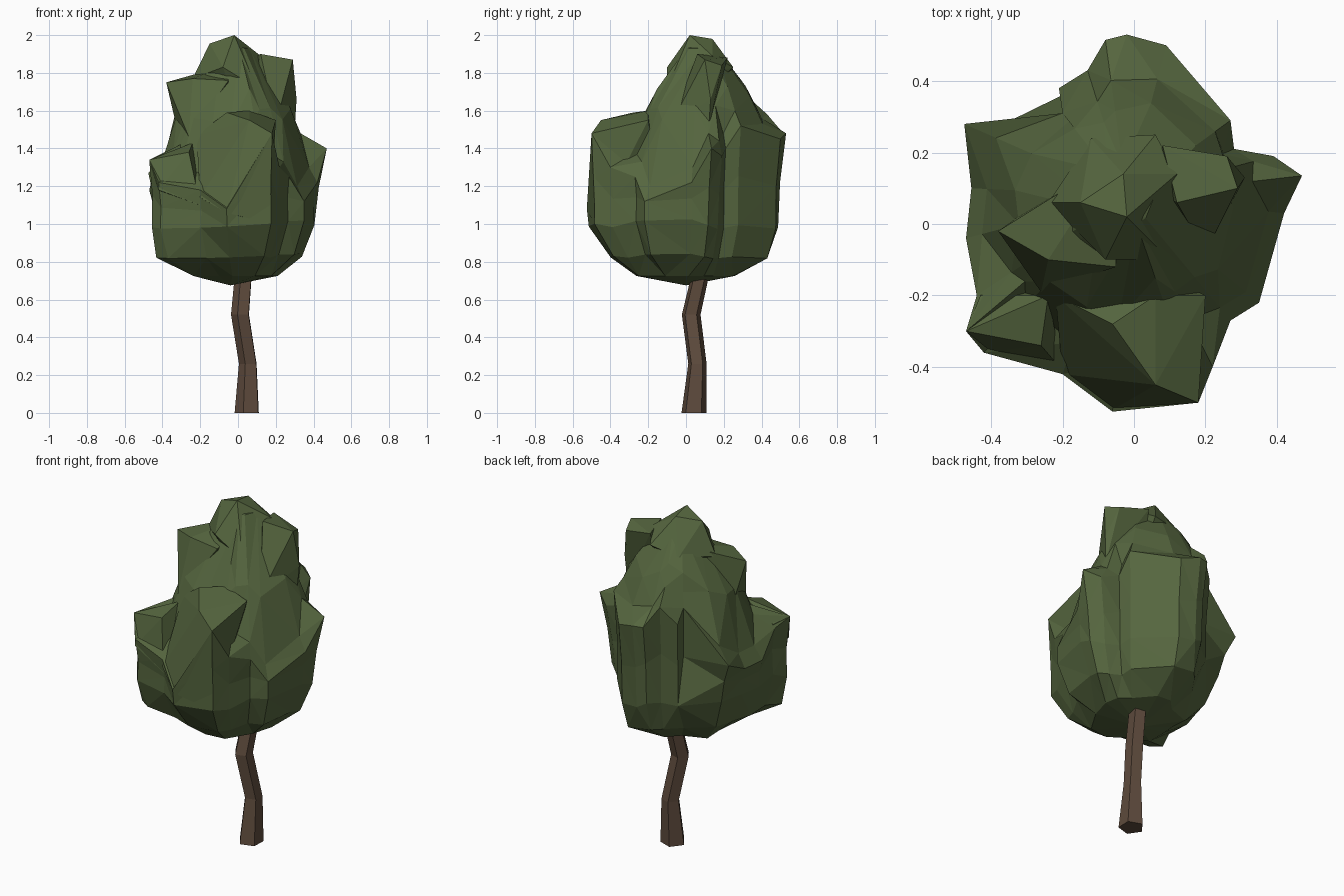
import bpy, bmesh, math, random
from mathutils import Vector

if "Cube" in bpy.data.objects:
    bpy.data.objects.remove(bpy.data.objects["Cube"])

random.seed(4)


def material(name, rgb):
    m = bpy.data.materials.new(name)
    m.diffuse_color = (*rgb, 1)
    m.use_nodes = True
    m.node_tree.nodes["Principled BSDF"].inputs["Base Color"].default_value = m.diffuse_color
    return m


def finish(bm, name, mat):
    bmesh.ops.recalc_face_normals(bm, faces=bm.faces)
    me = bpy.data.meshes.new(name)
    bm.to_mesh(me)
    bm.free()
    me.materials.append(mat)
    ob = bpy.data.objects.new(name, me)
    bpy.context.collection.objects.link(ob)
    return ob


def loft(bm, rings, bottom=None, top=None):
    """Skin closed rings; close the ends with a fan point or a flat cap."""
    vs = [[bm.verts.new(p) for p in r] for r in rings]
    n = len(vs[0])
    for a, b in zip(vs, vs[1:]):
        for i in range(n):
            j = (i + 1) % n
            bm.faces.new((a[i], a[j], b[j], b[i]))
    for ring, tip in ((vs[0], bottom), (vs[-1], top)):
        if tip is None:
            bm.faces.new(ring)
        else:
            t = bm.verts.new(tip)
            for i in range(n):
                bm.faces.new((ring[i], ring[(i + 1) % n], t))


green = material("leaf green", (0.091, 0.132, 0.049))
brown = material("bark brown", (0.112, 0.070, 0.046))

# Trunk: bent five-sided tube
path = [(0.052, 0.042, 0, 0.07), (0.056, 0.06, 0.26, 0.051),
        (0.015, 0.027, 0.52, 0.052), (0.032, 0.075, 0.73, 0.049),
        (0.04, 0.08, 0.92, 0.04)]
rings = []
for x, y, z, r in path:
    angles = [math.radians(-110 + 72 * k) for k in range(5)]
    rings.append([(x + r * math.cos(a), y + r * math.sin(a), z) for a in angles])
bm = bmesh.new()
loft(bm, rings)
finish(bm, "trunk", brown)

# Crown: lobes around the outline as x, y, shoulder height, taper at z 1.0, taper at z 0.84
lobes = [(-.02, .53, 1.48, .92, .82), (.09, .50, 1.45, .95, .86), (.27, .29, 1.52, .95, .84),
         (.28, .21, 1.40, .95, .82), (.39, .19, 1.36, .88, .75), (.47, .135, 1.4, .86, .72),
         (.42, .03, 1.22, .95, .78), (.35, -.22, 1.12, 1, .85), (.27, -.27, 1.25, .98, .8),
         (.22, -.40, 1.3, .97, .77), (.18, -.50, 1.48, .97, .77), (-.06, -.525, 1.08, .98, .76),
         (-.20, -.42, 1.18, .98, .83), (-.42, -.36, 1.22, .98, .88), (-.47, -.30, 1.34, .97, .92),
         (-.44, -.20, 1.30, .98, .9), (-.47, -.04, 1.18, .96, .85), (-.455, .10, 1.18, .94, .8),
         (-.475, .28, 1.27, .83, .7), (-.20, .31, 1.55, .98, .88), (-.21, .38, 1.48, .95, .85),
         (-.13, .43, 1.58, .95, .86), (-.08, .515, 1.48, .92, .82)]
core = [(1.0, .52), (1.25, .44), (1.4, .38), (1.55, .33), (1.7, .255), (1.85, .17),
        (1.96, .05), (2.1, .0)]
axis = Vector((-.02, .08, 0))


def core_radius(z):
    for (z0, r0), (z1, r1) in zip(core, core[1:]):
        if z <= z1:
            return r0 + (r1 - r0) * (z - z0) / (z1 - z0)
    return 0


def core_point(p, z):
    d = Vector((p.x, p.y, 0)) - axis
    q = axis + d * min(0.9, core_radius(z) / d.length)
    return Vector((q.x, q.y, z))


columns = []
for x, y, top, taper, low in lobes:
    p = Vector((x, y, 0))
    jit = random.uniform(-.03, .03)
    column = []
    for s, z in ((.5, .725), (low, .83 + jit / 2), (taper, 1.0 + jit),
                 ((1 + taper) / 2 - .02, (1 + top) / 2 + jit), (1, top)):
        column.append(p * s + Vector((0, 0, z)))
    column.append(core_point(p, top + 0.08))
    column.append(core_point(p, (top + 1.95) / 2 + jit))
    column.append(core_point(p, 1.93))
    columns.append(column)
bm = bmesh.new()
loft(bm, list(zip(*columns)), (-.04, 0, .675), (-.03, .06, 1.96))
bmesh.ops.remove_doubles(bm, verts=bm.verts, dist=0.06)
bmesh.ops.triangulate(bm, faces=bm.faces)

# Tufts: angular lumps poking out of the crown (upper left, upper right, front, front left, peak)
tufts = [
    [(-.38, -.02, 1.75), (-.24, -.10, 1.77), (-.06, .18, 1.84), (-.31, .03, 1.45),
     (-.26, -.19, 1.46), (-.05, -.12, 1.76), (-.1, .1, 1.45)],
    [(.29, .10, 1.87), (.26, .19, 1.84), (.12, .06, 1.90), (.31, .13, 1.66),
     (.30, .12, 1.50), (.08, .22, 1.88), (.20, -.08, 1.53), (.05, .1, 1.5)],
    [(.18, -.5, 1.48), (.06, -.45, 1.55), (-.06, -.28, 1.59), (.2, -.2, 1.55),
     (.06, -.2, 1.6), (-.06, -.52, 1.06), (.17, -.48, 1.0), (-.2, -.42, 1.14),
     (-.22, -.2, 1.47), (0, -.1, 1.0)],
    [(-.47, -.30, 1.34), (-.26, -.34, 1.38), (-.24, -.2, 1.43), (-.43, -.2, 1.32),
     (-.42, -.36, 1.18), (-.2, -.41, 1.1), (-.3, -.1, 1.0)],
    [(-.02, .02, 2.0), (-.15, .06, 1.955), (-.03, .14, 1.98), (.12, .14, 1.89),
     (-.24, .06, 1.77), (-.08, -.1, 1.83), (.10, -.10, 1.72), (.06, .25, 1.83),
     (-.12, .24, 1.8), (0, 0, 1.6)],
]
for pts in tufts:
    verts = [bm.verts.new(p) for p in pts]
    hull = bmesh.ops.convex_hull(bm, input=verts)
    bmesh.ops.delete(bm, geom=list({g for g in hull["geom_interior"]
                                    if isinstance(g, bmesh.types.BMVert)}), context='VERTS')
finish(bm, "crown", green)
